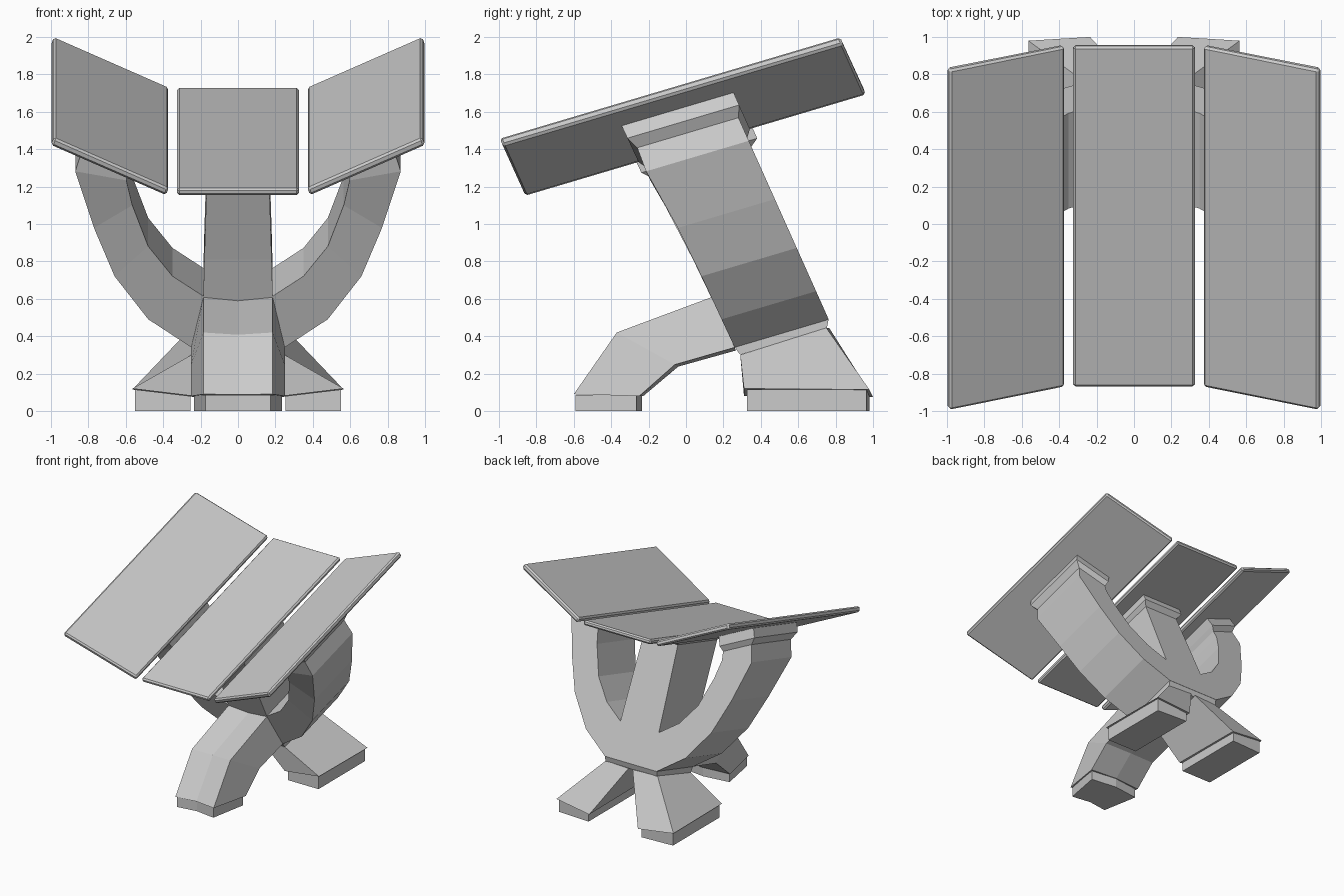
import bpy, bmesh

if "Cube" in bpy.data.objects:
    bpy.data.objects.remove(bpy.data.objects["Cube"])

SLOPE = 0.297  # rise of the tilted desk per unit of depth


def loft(name, loops, bevel=0.0):
    """Skin equal-length loops of (x, y, z) points and cap both ends."""
    bm = bmesh.new()
    rings = [[bm.verts.new(p) for p in loop] for loop in loops]
    n = len(rings[0])
    for a, b in zip(rings, rings[1:]):
        for i in range(n):
            j = (i + 1) % n
            bm.faces.new((a[i], a[j], b[j], b[i]))
    bm.faces.new(rings[0])
    bm.faces.new(rings[-1][::-1])
    bmesh.ops.recalc_face_normals(bm, faces=bm.faces)
    me = bpy.data.meshes.new(name)
    bm.to_mesh(me)
    bm.free()
    ob = bpy.data.objects.new(name, me)
    bpy.context.collection.objects.link(ob)
    if bevel:
        m = ob.modifiers.new("bevel", 'BEVEL')
        m.width, m.segments = bevel, 1
    return ob


def tilt(x, y, q):
    """Point on the tilted plane whose height at y = 0 is q."""
    return (x, y, q + SLOPE * y)


def front(q):
    return 0.368 - 0.41 * q


def back(q):
    return 0.867 - 0.395 * q


def section(outer, inner, grow_f=0.0, grow_b=0.0):
    """Four-sided section of the leaning support between two (x, q) points."""
    (xo, qo), (xi, qi) = outer, inner
    return [tilt(xo, front(qo) - grow_f, qo), tilt(xo, back(qo) + grow_b, qo),
            tilt(xi, back(qi) + grow_b, qi), tilt(xi, front(qi) - grow_f, qi)]


def flip(p, s):
    return (s * p[0], p[1])


# Curved fork: stations of (outer point, inner point, extra front depth)
half = [((0.25, 0.263), (0.18, 0.571), 0), ((0.48, 0.434), (0.35, 0.696), 0),
        ((0.66, 0.696), (0.48, 0.878), 0), ((0.77, 0.992), (0.565, 1.13), 0.005),
        ((0.87, 1.345), (0.597, 1.29), 0.03), ((0.83, 1.485), (0.588, 1.365), 0.02)]
fork = [section(flip(o, -1), flip(i, -1), g) for o, i, g in reversed(half)]
fork.append(section((0, 0.263), (0, 0.525)))
fork += [section(o, i, g) for o, i, g in half]
loft("curved_fork", fork)

# Centre strut and its pad
loft("centre_strut", [section((w, q), (-w, q), g) for w, q, g in
                      [(0.187, 0.50, 0.0), (0.18, 0.80, 0.003), (0.165, 1.34, 0.025)]])
loft("centre_pad", [section((w, q), (-w, q), g, h) for w, q, g, h in
                    [(0.165, 1.31, 0.025, 0.0), (0.195, 1.345, 0.055, 0.045),
                     (0.195, 1.409, 0.055, 0.045)]])

# Collar under the fork
loft("collar", [section((0.25, 0.265), (-0.25, 0.265)),
                section((0.25, 0.215), (-0.25, 0.215), -0.01, -0.03)])

# Centre panel
y0, y1 = -0.86, 0.96
loft("centre_panel", [[tilt(x, y - d, q) for x, q, d in
                       [(-0.325, 1.407, 0), (0.325, 1.407, 0),
                        (0.325, 1.449, 0.012), (-0.325, 1.449, 0.012)]]
                      for y in (y0, y1)], 0.012)

for s, side in ((1, "right"), (-1, "left")):
    # Raised side panel
    loft("side_panel_" + side,
         [[tilt(s * x, y - d, q) for x, q, d in
           [(0.385, 1.407, 0), (1.0, 1.711, 0.12), (0.985, 1.757, 0.137), (0.37, 1.45, 0.012)]]
          for y in (y0, y1)], 0.012)

    # Pad between fork arm and side panel
    loft("arm_pad_" + side,
         [section(flip(o, s), flip(i, s), f, b) for o, i, f, b in
          [((0.83, 1.485), (0.588, 1.365), 0.02, 0.0),
           ((0.86, 1.552), (0.564, 1.406), 0.045, 0.03),
           ((0.83, 1.629), (0.534, 1.483), 0.045, 0.03)]])

    # Splayed rear leg and foot
    leg = [[(0.25, 0.29, 0.30), (0.25, 0.75, 0.445), (0.02, 0.765, 0.445), (0.02, 0.29, 0.30)],
           [(0.565, 0.31, 0.12), (0.565, 0.98, 0.115), (0.235, 1.0, 0.075), (0.235, 0.31, 0.08)]]
    loft("rear_leg_" + side, [[(s * x, y, z) for x, y, z in lp] for lp in leg])
    foot = [(0.55, 0.325), (0.55, 0.965), (0.255, 0.98), (0.255, 0.325)]
    loft("rear_foot_" + side, [[(s * x, y, 0.0) for x, y in foot],
                               [(s * x, y, 0.115 if x > 0.4 else 0.08) for x, y in foot]])


# Bent front leg: six-sided section from front (y, z) and back (y, z)
def leg_ring(f, b):
    dy, dz = b[0] - f[0], b[1] - f[1]
    cf = (f[0] + dy * 0.07, f[1] + dz * 0.07)
    cb = (b[0] + dy * 0.06, b[1] + dz * 0.06)
    return [(-0.185, *f), (0, *cf), (0.185, *f), (0.25, *b), (0, *cb), (-0.25, *b)]


loft("front_leg", [leg_ring((-0.60, 0.09), (-0.25, 0.08)),
                   leg_ring((-0.37, 0.42), (-0.06, 0.248)),
                   leg_ring((0.14, 0.61), (0.26, 0.34))])
plan = [(-0.175, -0.59), (0, -0.565), (0.175, -0.59), (0.235, -0.265), (0, -0.235), (-0.235, -0.265)]
loft("front_foot", [[(x, y, z) for x, y in plan] for z in (0.0, 0.085)])
